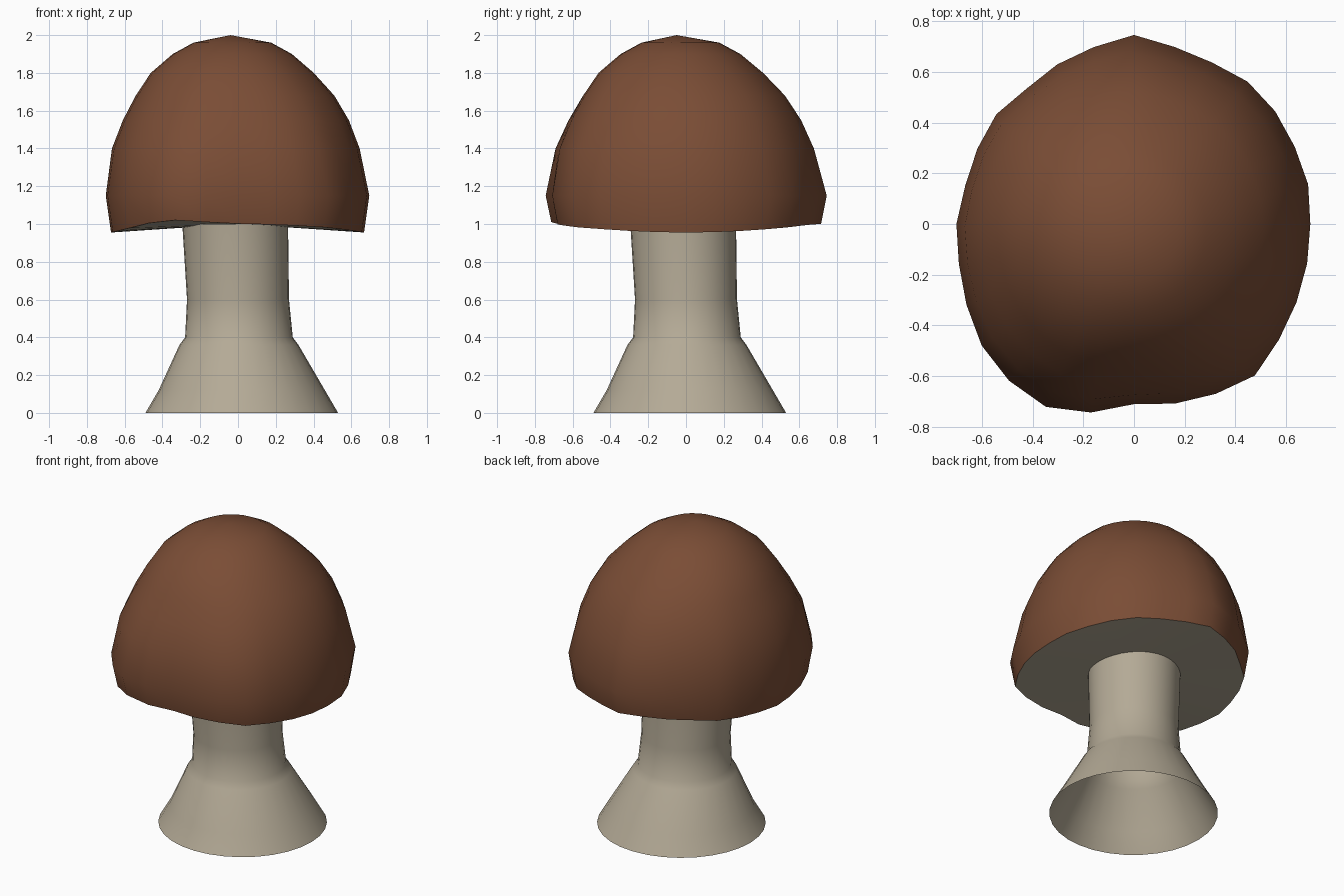
import bpy
import bmesh
import math

default = bpy.data.objects.get("Cube")
if default:
    bpy.data.objects.remove(default, do_unlink=True)


def make_material(name, color):
    mat = bpy.data.materials.new(name)
    mat.use_nodes = True
    mat.diffuse_color = color
    mat.node_tree.nodes["Principled BSDF"].inputs["Base Color"].default_value = color
    return mat


brown = make_material("cap brown", (0.195, 0.074, 0.036, 1))
beige = make_material("stem beige", (0.456, 0.402, 0.305, 1))


def bridge(bm, lower, upper):
    """Join two rings of equal length with quads."""
    count = len(lower)
    for i in range(count):
        j = (i + 1) % count
        bm.faces.new((lower[i], lower[j], upper[j], upper[i]))


def fan(bm, ring, tip):
    """Close a ring with triangles and return them."""
    return [bm.faces.new((ring[i - 1], ring[i], tip)) for i in range(len(ring))]


def finish(bm, name, materials, angle):
    mesh = bpy.data.meshes.new(name)
    bm.to_mesh(mesh)
    bm.free()
    obj = bpy.data.objects.new(name, mesh)
    bpy.context.collection.objects.link(obj)
    for mat in materials:
        mesh.materials.append(mat)
    bpy.ops.object.select_all(action="DESELECT")
    obj.select_set(True)
    bpy.context.view_layer.objects.active = obj
    bpy.ops.object.shade_smooth_by_angle(angle=math.radians(angle))
    return obj


# Stem: open flared tube, leaning slightly; each row is height, radius, offset
stem_profile = [
    (0, 0.51, 0.02), (0.12, 0.44, 0.02), (0.36, 0.315, 0.005),
    (0.40, 0.285, 0.005), (0.6, 0.27, 0), (1.0, 0.28, -0.015),
]
bm = bmesh.new()
SIDES = 32
rings = []
for z, radius, shift in stem_profile:
    turns = [math.tau * i / SIDES for i in range(SIDES)]
    rings.append([bm.verts.new((shift + radius * math.cos(t),
                                shift + radius * math.sin(t), z)) for t in turns])
for lower, upper in zip(rings, rings[1:]):
    bridge(bm, lower, upper)
finish(bm, "stem", [beige], 40)

# Cap: irregular outline, measured clockwise from the back
outline = [
    0.745, 0.716, 0.707, 0.718, 0.712, 0.703, 0.704, 0.695, 0.70, 0.711,
    0.731, 0.764, 0.743, 0.726, 0.71, 0.762, 0.80, 0.79, 0.768, 0.733,
    0.708, 0.70, 0.682, 0.685, 0.694, 0.681, 0.698, 0.715,
]
# Dome rows: height, scale, sideways drift
dome_profile = [
    (1.0, 0.96, 0), (1.15, 1, 0), (1.4, 0.935, -0.01), (1.55, 0.85, -0.01),
    (1.68, 0.745, -0.015), (1.8, 0.61, -0.03), (1.9, 0.445, -0.03),
    (1.96, 0.29, -0.03),
]


def rim_drop(turn):
    """Rim hangs lower at the sides and lifts at the front right."""
    lift = 0.03 * math.exp(-((turn - 3.65) / 0.3) ** 2)
    return lift - 0.045 * math.sin(turn) ** 2


bm = bmesh.new()
rings = []
for row, (z, scale, drift) in enumerate(dome_profile):
    ring = []
    for i, reach in enumerate(outline):
        turn = math.tau * i / len(outline)
        # The outline evens out toward the crown
        evenness = max(0, (z - 1.15) / 0.85)
        radius = scale * (reach + (0.71 - reach) * evenness)
        height = z + (rim_drop(turn) if row == 0 else 0)
        ring.append(bm.verts.new((drift + radius * math.sin(turn),
                                  drift + radius * math.cos(turn), height)))
    rings.append(ring)
for lower, upper in zip(rings, rings[1:]):
    bridge(bm, lower, upper)
fan(bm, rings[-1], bm.verts.new((-0.04, -0.05, 2)))

# Underside of the cap
for face in fan(bm, rings[0], bm.verts.new((0, 0, 1))):
    face.material_index = 1
bmesh.ops.recalc_face_normals(bm, faces=bm.faces)
finish(bm, "cap", [brown, beige], 50)
